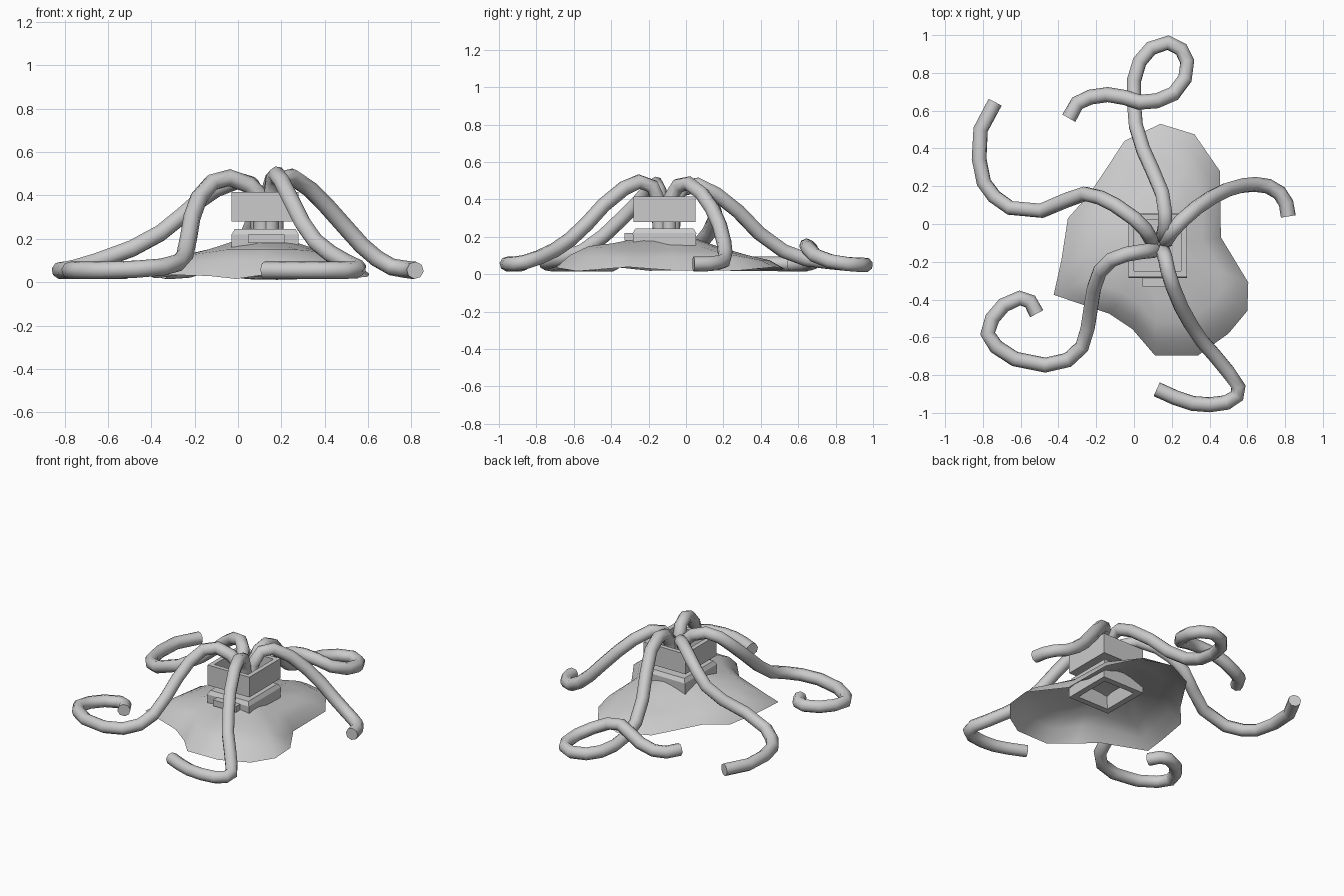
import bpy, bmesh, math

CX, CY = 0.125, -0.115


def finish(name, bm):
    bmesh.ops.recalc_face_normals(bm, faces=bm.faces)
    me = bpy.data.meshes.new(name)
    bm.to_mesh(me)
    bm.free()
    ob = bpy.data.objects.new(name, me)
    bpy.context.scene.collection.objects.link(ob)
    return ob


def smooth(ob, angle):
    bpy.ops.object.select_all(action='DESELECT')
    ob.select_set(True)
    bpy.context.view_layer.objects.active = ob
    bpy.ops.object.shade_smooth_by_angle(angle=math.radians(angle))


def stacked_rings(name, sections):
    """Rectangular shell from (half x, half y, z) sections, last one capped."""
    bm = bmesh.new()
    rings = [[bm.verts.new((CX + sx * hx, CY + sy * hy, z))
              for sx, sy in ((-1, -1), (1, -1), (1, 1), (-1, 1))]
             for hx, hy, z in sections]
    for a, b in zip(rings, rings[1:]):
        for i in range(4):
            j = (i + 1) % 4
            bm.faces.new((a[i], a[j], b[j], b[i]))
    bm.faces.new(rings[0])
    bm.faces.new(rings[-1])
    return finish(name, bm)


def tentacle(name, pts):
    cu = bpy.data.curves.new(name, 'CURVE')
    cu.dimensions = '3D'
    cu.bevel_depth = 0.04
    cu.bevel_resolution = 2
    cu.use_fill_caps = True
    sp = cu.splines.new('POLY')
    sp.points.add(len(pts) - 1)
    for p, co in zip(sp.points, pts):
        p.co = (*co, 1)
    ob = bpy.data.objects.new(name, cu)
    bpy.context.scene.collection.objects.link(ob)
    bpy.ops.object.select_all(action='DESELECT')
    ob.select_set(True)
    bpy.context.view_layer.objects.active = ob
    bpy.ops.object.convert(target='MESH')
    smooth(bpy.context.view_layer.objects.active, 50)


# Mound: open thin dome, rim outline with shoulder height at each point
rim = [(.14, .53, .10), (.32, .475, .10), (.455, .28, .12), (.46, -.07, .13),
       (.605, -.31, .12), (.60, -.46, .13), (.50, -.58, .14), (.34, -.695, .15),
       (.11, -.695, .15), (-.01, -.555, .15), (-.13, -.475, .15),
       (-.425, -.375, .12), (-.385, -.195, .13), (-.35, .03, .13),
       (-.235, .16, .12), (-.05, .44, .10)]
bm = bmesh.new()
rings = []
for frac in (1, .87, .7, .48, .26):
    ring = []
    for i, (x, y, s) in enumerate(rim):
        z = {1: .015 + .012 * (1 + math.sin(i * 1.9)), .87: .02 + .55 * s,
             .7: s, .48: .5 * s + .09, .26: .19}[frac]
        ring.append(bm.verts.new((CX + (x - CX) * frac, CY + (y - CY) * frac, z)))
    rings.append(ring)
n = len(rim)
for a, b in zip(rings, rings[1:]):
    for i in range(n):
        bm.faces.new((a[i], a[(i + 1) % n], b[(i + 1) % n], b[i]))
top = bm.verts.new((CX, CY, .2))
for i in range(n):
    bm.faces.new((rings[-1][i], rings[-1][(i + 1) % n], top))
smooth(finish("mound", bm), 60)

# Base collar: capped top, recessed underside
stacked_rings("base_collar", [(.09, .10, .215), (.115, .125, .11), (.155, .165, .11),
                              (.155, .17, .22), (.14, .155, .245)])

# Upper box: open top with a floor
stacked_rings("upper_box", [(.155, .165, .28), (.155, .165, .415),
                            (.125, .135, .415), (.125, .135, .30)])

# Small plate on the front of the collar
bm = bmesh.new()
bmesh.ops.create_cube(bm, size=1)
for v in bm.verts:
    v.co = (.13 + v.co.x * .17, -.30 + v.co.y * .06, .20 + v.co.z * .04)
finish("front_plate", bm)

# Five tentacles rising from the box and resting on the ground
tentacle("back_looped_tentacle", [
    (.15, -.07, .23), (.155, -.06, .40), (.165, -.01, .47), (.165, .06, .48),
    (.15, .16, .43), (.10, .28, .335), (.05, .39, .22), (.01, .52, .125),
    (0, .64, .08), (0, .76, .065), (.03, .86, .055), (.09, .93, .05),
    (.18, .96, .05), (.25, .925, .05), (.282, .86, .055), (.27, .77, .07),
    (.21, .69, .10), (.12, .652, .14), (.03, .645, .152), (-.05, .67, .13),
    (-.14, .685, .09), (-.23, .672, .06), (-.30, .64, .055), (-.345, .56, .055)])

tentacle("right_tentacle", [
    (.17, -.09, .23), (.17, -.085, .40), (.20, -.04, .475), (.25, .015, .485),
    (.33, .085, .43), (.41, .14, .35), (.49, .18, .26), (.57, .203, .17),
    (.64, .21, .11), (.71, .20, .07), (.77, .165, .06), (.805, .11, .055),
    (.817, .04, .055)])

tentacle("front_right_tentacle", [
    (.15, -.14, .23), (.155, -.15, .40), (.165, -.18, .47), (.18, -.25, .495),
    (.205, -.33, .46), (.25, -.44, .37), (.30, -.53, .27), (.36, -.62, .185),
    (.43, -.70, .13), (.50, -.785, .09), (.553, -.86, .065), (.545, -.91, .057),
    (.49, -.945, .055), (.40, -.957, .055), (.31, -.95, .055), (.22, -.92, .055),
    (.12, -.875, .055)])

tentacle("front_left_tentacle", [
    (.11, -.14, .23), (.105, -.14, .40), (.05, -.145, .45), (-.04, -.16, .482),
    (-.12, -.19, .46), (-.18, -.25, .39), (-.212, -.34, .30), (-.228, -.44, .205),
    (-.245, -.55, .125), (-.275, -.65, .09), (-.35, -.72, .07), (-.47, -.747, .06),
    (-.63, -.715, .055), (-.73, -.65, .055), (-.775, -.58, .055),
    (-.75, -.50, .055), (-.69, -.43, .055), (-.605, -.392, .055),
    (-.55, -.41, .055), (-.515, -.475, .055)])

tentacle("back_left_tentacle", [
    (.10, -.09, .23), (.09, -.08, .40), (.06, -.03, .45), (0, .03, .468),
    (-.10, .10, .43), (-.18, .14, .375), (-.26, .16, .305), (-.36, .125, .225),
    (-.49, .07, .155), (-.655, .085, .095), (-.74, .145, .07), (-.795, .22, .058),
    (-.82, .345, .055), (-.812, .50, .055), (-.735, .645, .055)])
